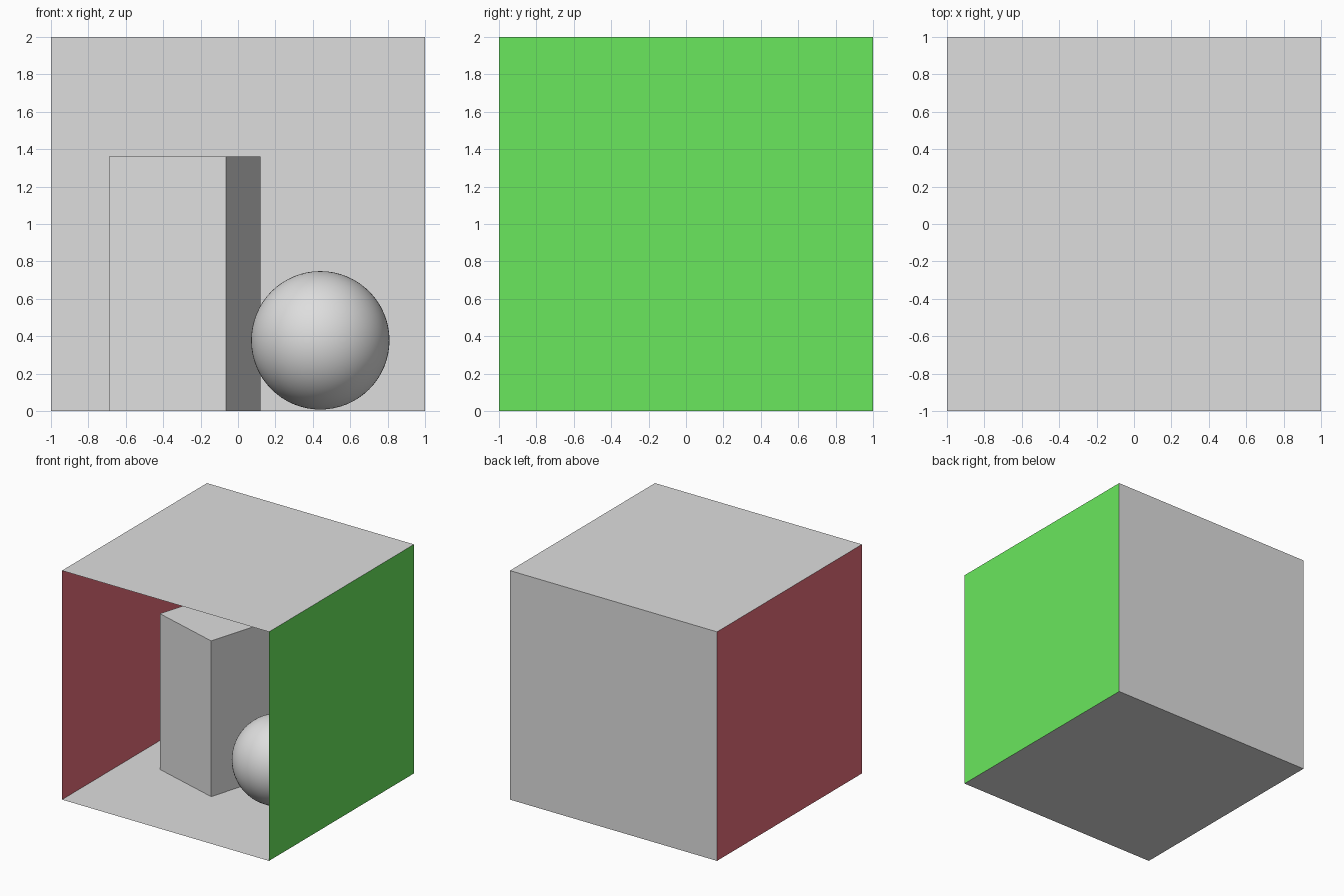
import bpy, bmesh, math
from mathutils import Matrix, Vector

if "Cube" in bpy.data.objects:
    bpy.data.objects.remove(bpy.data.objects["Cube"])


def material(name, rgb):
    m = bpy.data.materials.new(name)
    m.diffuse_color = (*rgb, 1)
    m.use_nodes = True
    m.node_tree.nodes["Principled BSDF"].inputs["Base Color"].default_value = m.diffuse_color
    return m


GREY = material("light grey", (0.73, 0.73, 0.73))
RED = material("red", (0.80, 0.156, 0.195))
GREEN = material("green", (0.147, 0.83, 0.115))


def add_object(name, bm, mat):
    mesh = bpy.data.meshes.new(name)
    bm.to_mesh(mesh)
    bm.free()
    mesh.materials.append(mat)
    ob = bpy.data.objects.new(name, mesh)
    bpy.context.collection.objects.link(ob)
    return ob


def wall(name, centre, normal, mat):
    """Thin 2 x 2 sheet facing into the room."""
    bm = bmesh.new()
    turn = Vector((0, 0, 1)).rotation_difference(Vector(normal)).to_matrix().to_4x4()
    bmesh.ops.create_grid(bm, x_segments=1, y_segments=1, size=1,
                          matrix=Matrix.Translation(centre) @ turn)
    return add_object(name, bm, mat)


# Room, open at the front
wall("floor", (0, 0, 0), (0, 0, 1), GREY)
wall("ceiling", (0, 0, 2), (0, 0, -1), GREY)
wall("back_wall", (0, 1, 1), (0, -1, 0), GREY)
wall("left_wall", (-1, 0, 1), (1, 0, 0), RED)
wall("right_wall", (1, 0, 1), (-1, 0, 0), GREEN)

# Tall block, turned on the floor
side, height = 0.652, 1.36
bm = bmesh.new()
bmesh.ops.create_cube(bm, size=1, matrix=(
    Matrix.Translation((-0.285, 0.128, height / 2))
    @ Matrix.Rotation(math.radians(-16.5), 4, 'Z')
    @ Matrix.Diagonal((side, side, height, 1))))
add_object("tall_block", bm, GREY)

# Ball
bm = bmesh.new()
bmesh.ops.create_uvsphere(bm, u_segments=64, v_segments=32, radius=0.37,
                          matrix=Matrix.Translation((0.44, -0.07, 0.378)))
for f in bm.faces:
    f.smooth = True
add_object("ball", bm, GREY)
